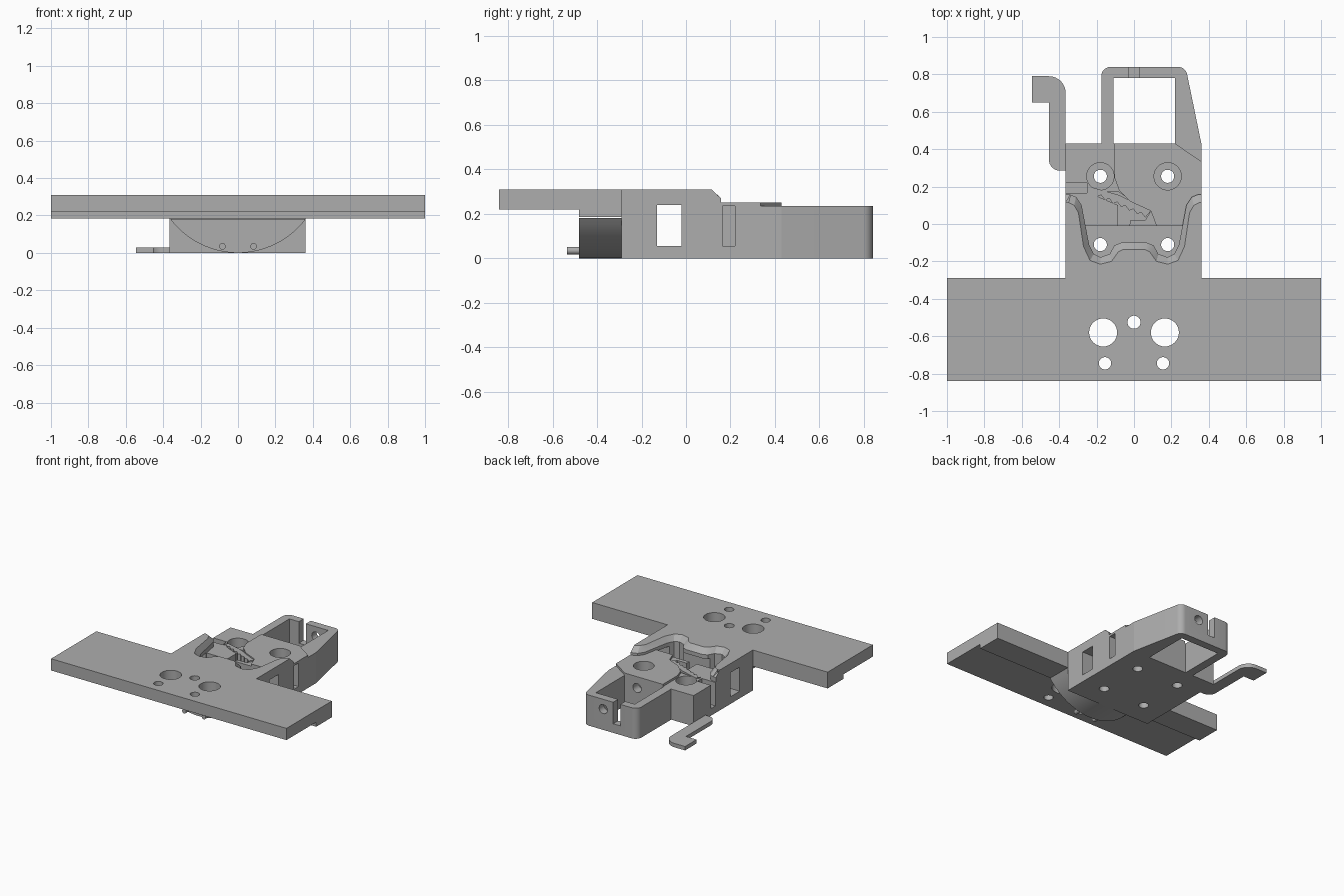
import bpy, bmesh, math

if "Cube" in bpy.data.objects:
    bpy.data.objects.remove(bpy.data.objects["Cube"], do_unlink=True)

grey = bpy.data.materials.new("plain grey")
grey.use_nodes = True
grey.diffuse_color = (0.42, 0.42, 0.42, 1)
grey.node_tree.nodes["Principled BSDF"].inputs["Base Color"].default_value = (0.42, 0.42, 0.42, 1)


def loft(name, rings):
    """Solid skinned through matching closed rings of 3D points."""
    bm = bmesh.new()
    loops = [[bm.verts.new(p) for p in ring] for ring in rings]
    n = len(loops[0])
    for a, b in zip(loops, loops[1:]):
        for i in range(n):
            j = (i + 1) % n
            bm.faces.new((a[i], a[j], b[j], b[i]))
    bm.faces.new(loops[0][::-1])
    bm.faces.new(loops[-1])
    bmesh.ops.recalc_face_normals(bm, faces=bm.faces)
    mesh = bpy.data.meshes.new(name)
    bm.to_mesh(mesh)
    bm.free()
    mesh.materials.append(grey)
    obj = bpy.data.objects.new(name, mesh)
    bpy.context.collection.objects.link(obj)
    return obj


def prism(name, outline, z0, z1):
    return loft(name, [[(x, y, z) for x, y in outline] for z in (z0, z1)])


def extrude_y(name, outline, y0, y1):
    return loft(name, [[(x, y, z) for x, z in outline] for y in (y0, y1)])


def box(name, x0, x1, y0, y1, z0, z1):
    return prism(name, [(x0, y0), (x1, y0), (x1, y1), (x0, y1)], z0, z1)


def arc(cx, cy, r, start, end, steps=8):
    angles = [math.radians(start + (end - start) * i / steps) for i in range(steps + 1)]
    return [(cx + r * math.cos(a), cy + r * math.sin(a)) for a in angles]


def circle(cx, cy, r):
    return arc(cx, cy, r, 0, 360, 32)[:-1]


def combine(obj, others, operation="DIFFERENCE"):
    """Apply booleans and remove the helper solids."""
    for other in others:
        mod = obj.modifiers.new("bool", "BOOLEAN")
        mod.operation, mod.solver, mod.object = operation, "EXACT", other
        bpy.context.view_layer.objects.active = obj
        bpy.ops.object.modifier_apply(modifier=mod.name)
        bpy.data.objects.remove(other, do_unlink=True)


def drill(obj, holes, z0, z1):
    combine(obj, [prism("cutter", circle(*h), z0, z1) for h in holes])


# Wide mounting plate with a thicker rear lip
plate = extrude_y("mounting_plate", [(-1, 0.22), (1, 0.22), (1, 0.31), (-1, 0.31)], -0.84, -0.48)
combine(plate, [box("lip", -1, 1, -0.48, -0.29, 0.185, 0.31)], "UNION")
drill(plate, [(s * 0.165, -0.58, 0.075) for s in (-1, 1)]
      + [(s * 0.155, -0.745, 0.033) for s in (-1, 1)] + [(0, -0.525, 0.035)], -0.1, 0.5)

# Rounded support under the plate, with two small pins
half = math.degrees(math.asin(0.3625 / 0.452))
cradle = extrude_y("front_support", arc(0, 0.452, 0.452, -90 - half, -90 + half, 24), -0.48, -0.29)
for side, x in (("right", -0.083), ("left", 0.083)):
    extrude_y(side + "_pin", circle(x, 0.035, 0.017), -0.535, -0.47)

# Main housing: raised front with a wavy, chamfered rear edge
housing = box("housing", -0.365, 0.36, -0.29, 0.2, 0, 0.31)
inner = [(-0.5, 0.16), (-0.34, 0.157), (-0.31, 0.145), (-0.28, 0.10), (-0.24, -0.11),
         (-0.215, -0.16), (-0.18, -0.178), (-0.13, -0.16), (-0.105, -0.115), (-0.07, -0.1)]
outer = [(-0.5, 0.115), (-0.35, 0.115), (-0.32, 0.10), (-0.297, 0.06), (-0.27, -0.12),
         (-0.235, -0.195), (-0.18, -0.215), (-0.12, -0.2), (-0.085, -0.15), (-0.06, -0.137)]


def pocket_ring(curve, z):
    full = curve + [(-x, y) for x, y in reversed(curve)] + [(0.5, 0.5), (-0.5, 0.5)]
    return [(x, y, z) for x, y in full]


combine(housing, [loft("cutter", [pocket_ring(inner, 0.055), pocket_ring(inner, 0.27),
                                  pocket_ring(outer, 0.31), pocket_ring(outer, 0.4)])])

# Rear block of the housing fills the pocket behind the gap
combine(housing, [box("block", -0.365, 0.36, -0.01, 0.43, 0, 0.235)], "UNION")

# Thin lid over the block
lid = prism("lid", [(-0.105, 0.43), (-0.105, 0.25), (-0.08, 0.18), (-0.02, 0.12), (0.09, 0.07),
                    (0.12, -0.01), (0.26, -0.01), (0.28, 0.1), (0.31, 0.145), (0.36, 0.157),
                    (0.36, 0.335), (0.22, 0.43)], 0.235, 0.252)

# Side windows, side slots, screw holes and inner cavity
combine(housing, [box("cutter", -0.5, 0.5, -0.13, -0.02, 0.055, 0.24),
                  box("cutter", -0.5, -0.25, 0.165, 0.22, 0.055, 0.24),
                  box("cutter", 0.25, 0.5, 0.165, 0.22, 0.055, 0.2349)])
back_holes = [(s * 0.18, 0.255) for s in (-1, 1)]
drill(housing, [(x, y, 0.035) for x, y in back_holes]
      + [(s * 0.18, -0.11, 0.035) for s in (-1, 1)], -0.1, 0.28)
for part in (housing, lid):
    drill(part, [(x, y, 0.073) for x, y in back_holes], 0.055, 0.4)
cavity = [(-0.03, -0.05), (-0.02, 0.02), (0.06, 0.02), (0.09, 0.07), (0.02, 0.1),
          (-0.08, 0.17), (-0.22, 0.18), (-0.2, 0.15), (-0.085, 0.1), (-0.085, -0.05)]
combine(housing, [prism("cutter", cavity, 0.1, 0.3)])
combine(housing, [extrude_y("cutter", circle(0.115, 0.165, 0.035), 0.36, 0.5)])

# Toothed blade lying across the cavity
start, end, count = (-0.24, 0.165), (0.06, 0.035), 14
teeth = []
for i in range(count + 1):
    t = i / count
    teeth.append((start[0] + (end[0] - start[0]) * t,
                  start[1] + (end[1] - start[1]) * t + (0.018 if i % 2 else 0)))
prism("toothed_blade", teeth + [(0.09, 0.07), (0.02, 0.105), (-0.08, 0.155), (-0.22, 0.195)], 0.17, 0.242)

# Rear frame: open loop with a tapered left side
frame_outline = [(-0.175, 0.43)] + arc(-0.125, 0.79, 0.05, 180, 90) \
    + arc(0.235, 0.79, 0.05, 90, 10) + [(0.36, 0.43)]
frame = prism("rear_frame", frame_outline, 0, 0.235)
combine(frame, [box("cutter", -0.11, 0.22, 0.4, 0.78, -0.1, 0.4),
                box("cutter", -0.03, 0.03, 0.7, 0.9, 0.07, 0.4),
                extrude_y("cutter", circle(0.115, 0.16, 0.035), 0.7, 0.9)])

# Flat hook on the right side
prism("side_hook", [(-0.545, 0.79), (-0.545, 0.65), (-0.455, 0.65)]
      + arc(-0.395, 0.345, 0.06, 180, 270) + [(-0.365, 0.285)]
      + arc(-0.455, 0.70, 0.09, 0, 90), 0, 0.03)

# Smooth the round walls and keep the edges crisp
bpy.ops.object.select_all(action="DESELECT")
for obj in bpy.context.collection.objects:
    if obj.type == "MESH" and grey.name in obj.data.materials:
        obj.select_set(True)
bpy.context.view_layer.objects.active = housing
bpy.ops.object.shade_smooth_by_angle(angle=math.radians(25))
